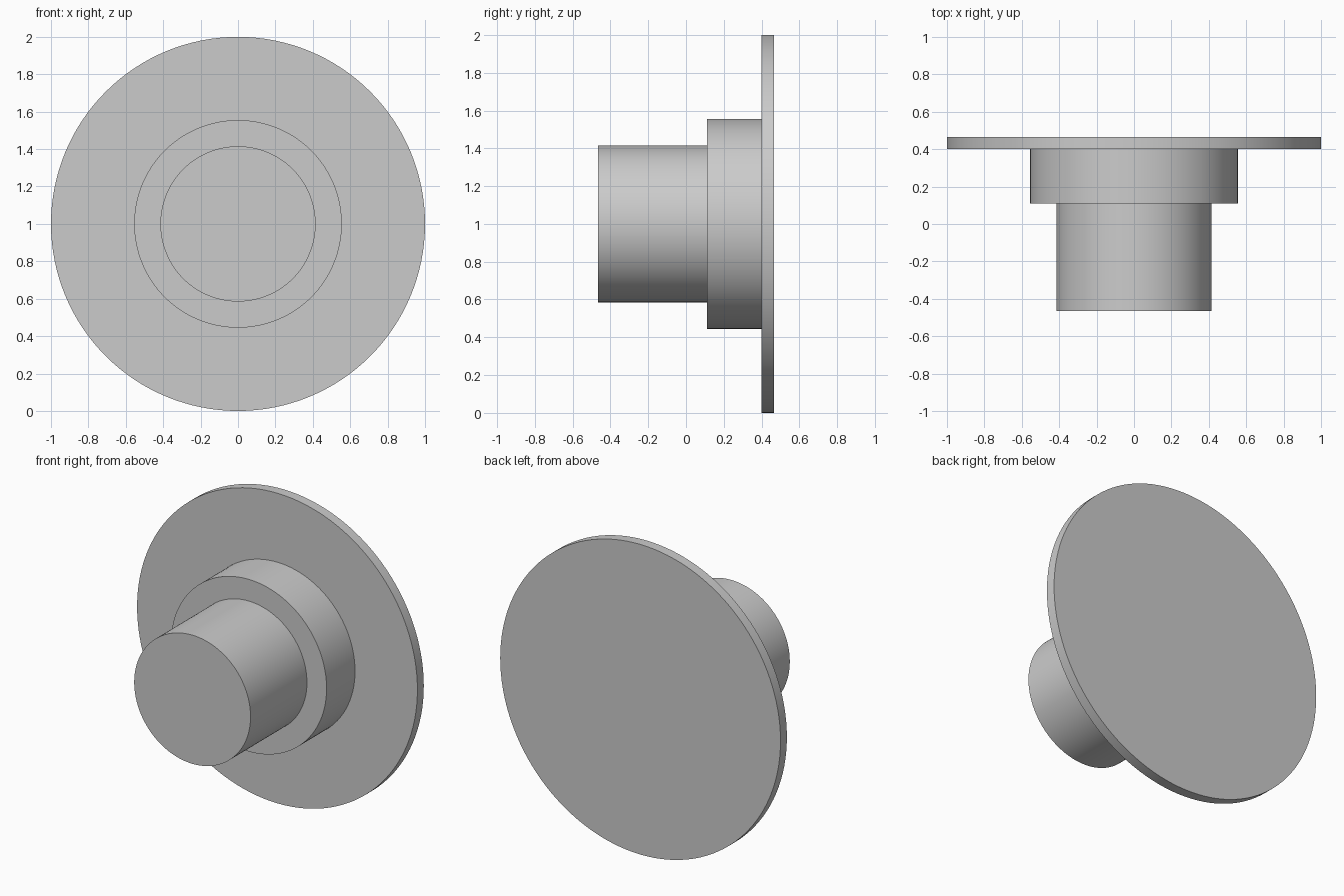
import bpy, bmesh, math
from mathutils import Vector

cube = bpy.data.objects.get("Cube")
if cube:
    bpy.data.objects.remove(cube, do_unlink=True)

SEGMENTS = 128
AXIS_Z = 1.0

# Plain grey finish
grey = bpy.data.materials.new("plain_grey")
grey.use_nodes = True
colour = (0.6, 0.6, 0.6, 1)
grey.diffuse_color = colour
grey.node_tree.nodes["Principled BSDF"].inputs["Base Color"].default_value = colour

# Stepped profile as (radius, y): spigot, shoulder, then thin flange
profile = [(0.415, -0.465), (0.415, 0.11),
           (0.555, 0.11), (0.555, 0.4),
           (1.0, 0.4), (1.0, 0.465)]

# Turn the profile around the horizontal axis and cap both ends
bm = bmesh.new()
rings = []
for radius, y in profile:
    angles = [2 * math.pi * i / SEGMENTS for i in range(SEGMENTS)]
    rings.append([bm.verts.new(Vector((radius * math.cos(a), y, radius * math.sin(a))))
                  for a in angles])
for near, far in zip(rings, rings[1:]):
    for i in range(SEGMENTS):
        j = (i + 1) % SEGMENTS
        bm.faces.new((near[i], near[j], far[j], far[i]))
bm.faces.new(rings[0])
bm.faces.new(rings[-1])
bmesh.ops.recalc_face_normals(bm, faces=bm.faces)

mesh = bpy.data.meshes.new("flanged_spigot")
bm.to_mesh(mesh)
bm.free()
mesh.materials.append(grey)
body = bpy.data.objects.new("flanged_spigot", mesh)
body.location.z = AXIS_Z
bpy.context.collection.objects.link(body)

# Smooth round walls with crisp rims
bpy.ops.object.select_all(action="DESELECT")
body.select_set(True)
bpy.context.view_layer.objects.active = body
bpy.ops.object.shade_smooth_by_angle(angle=math.radians(30))
